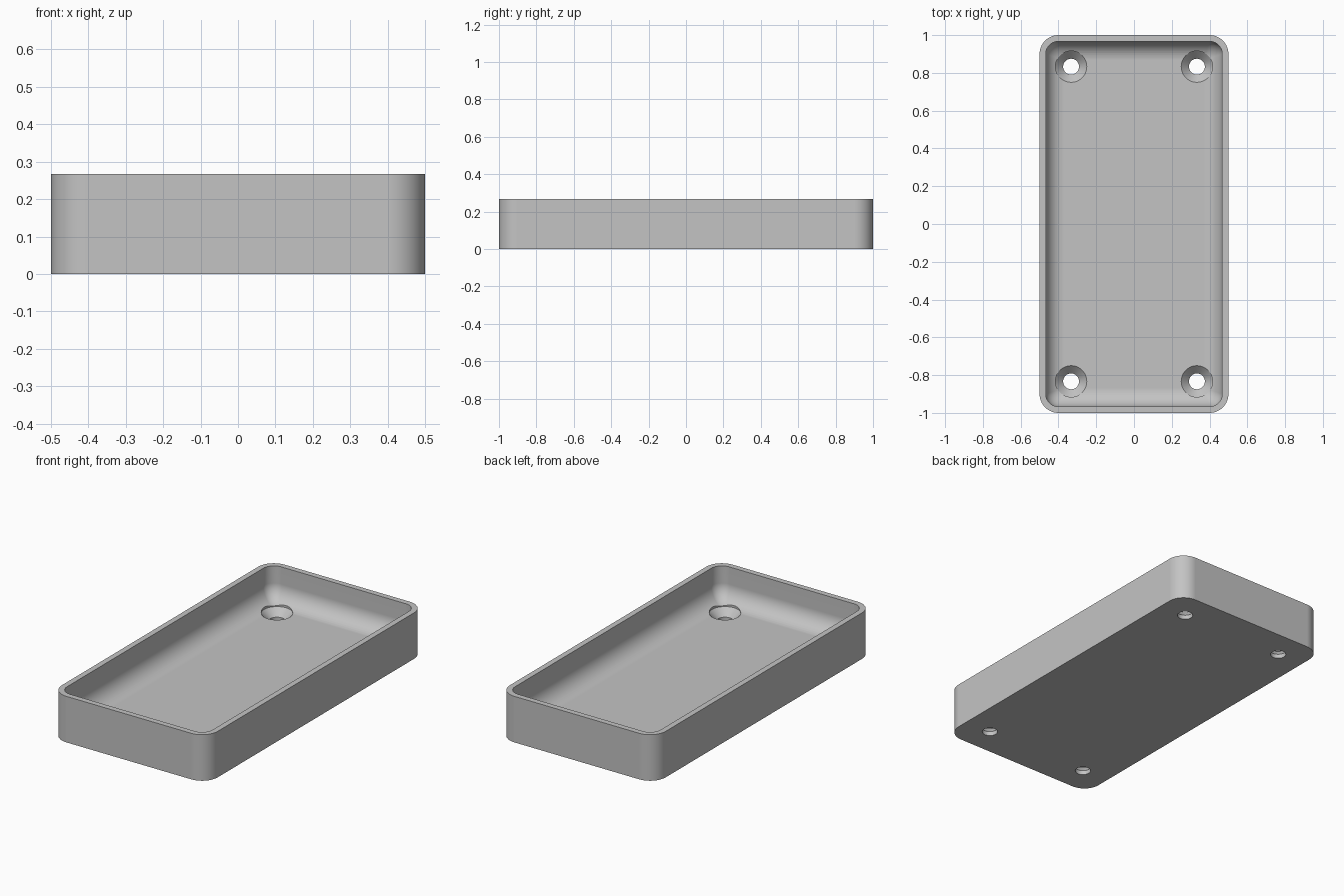
import bpy, bmesh, math

cube = bpy.data.objects.get("Cube")
if cube:
    bpy.data.objects.remove(cube, do_unlink=True)

HEIGHT, FLOOR, WALL = 0.267, 0.067, 0.033
CORNER, FILLET = 0.1, 0.1
CORNER_STEPS, FILLET_STEPS = 12, 12

grey = bpy.data.materials.new("grey")
grey.use_nodes = True
grey.diffuse_color = (0.55, 0.55, 0.55, 1)
grey.node_tree.nodes["Principled BSDF"].inputs["Base Color"].default_value = grey.diffuse_color


def rounded_ring(inset, radius, z):
    """Rounded rectangle, counter-clockwise, inset from the outer footprint."""
    cx, cy = 0.5 - inset - radius, 1 - inset - radius
    points = []
    for quarter, (sx, sy) in enumerate([(1, 1), (-1, 1), (-1, -1), (1, -1)]):
        for i in range(CORNER_STEPS + 1):
            a = math.pi / 2 * (quarter + i / CORNER_STEPS)
            points.append((sx * cx + radius * math.cos(a), sy * cy + radius * math.sin(a), z))
    return points


def circle_ring(x, y, radius, z, sides=48):
    turn = 2 * math.pi / sides
    return [(x + radius * math.cos(i * turn), y + radius * math.sin(i * turn), z)
            for i in range(sides)]


def loft(bm, rings):
    """Skin consecutive rings and cap both ends."""
    loops = [[bm.verts.new(p) for p in ring] for ring in rings]
    for low, high in zip(loops, loops[1:]):
        n = len(low)
        for i in range(n):
            j = (i + 1) % n
            bm.faces.new((low[i], low[j], high[j], high[i]))
    bm.faces.new(loops[0][::-1])
    bm.faces.new(loops[-1])


def make_object(name, bm):
    bmesh.ops.recalc_face_normals(bm, faces=bm.faces)
    mesh = bpy.data.meshes.new(name)
    bm.to_mesh(mesh)
    bm.free()
    mesh.materials.append(grey)
    obj = bpy.data.objects.new(name, mesh)
    bpy.context.collection.objects.link(obj)
    return obj


# Tray: outer wall, rim, inner wall, then a rounded fillet down to the floor
rings = [rounded_ring(0, CORNER, 0), rounded_ring(0, CORNER, HEIGHT),
         rounded_ring(WALL, CORNER - WALL, HEIGHT)]
for i in range(FILLET_STEPS + 1):
    a = math.pi / 2 * i / FILLET_STEPS
    offset = FILLET * (1 - math.cos(a))
    radius = max((CORNER - WALL) * (1 - offset / FILLET), 0.002)
    rings.append(rounded_ring(WALL + offset, radius, FLOOR + FILLET * (1 - math.sin(a))))
bm = bmesh.new()
loft(bm, rings)
tray = make_object("tray", bm)

# Countersunk screw holes near the four corners
bm = bmesh.new()
for sx in (-1, 1):
    for sy in (-1, 1):
        profile = [(0.042, -0.05), (0.042, 0.025), (0.083, FLOOR), (0.083, 0.15)]
        loft(bm, [circle_ring(sx * 0.333, sy * 0.833, r, z) for r, z in profile])
cutter = make_object("screw_hole_cutter", bm)
cutter.hide_render = True

cut = tray.modifiers.new("screw_holes", 'BOOLEAN')
cut.object = cutter
cut.operation = 'DIFFERENCE'
cut.solver = 'EXACT'
bpy.ops.object.select_all(action='DESELECT')
tray.select_set(True)
bpy.context.view_layer.objects.active = tray
bpy.ops.object.modifier_apply(modifier=cut.name)
bpy.data.objects.remove(cutter, do_unlink=True)

# Smooth curved walls, keep the rims crisp and the floor flat
bpy.ops.object.shade_smooth_by_angle(angle=math.radians(30))
flat = tray.modifiers.new("flat_floor", 'WEIGHTED_NORMAL')
flat.keep_sharp = True
